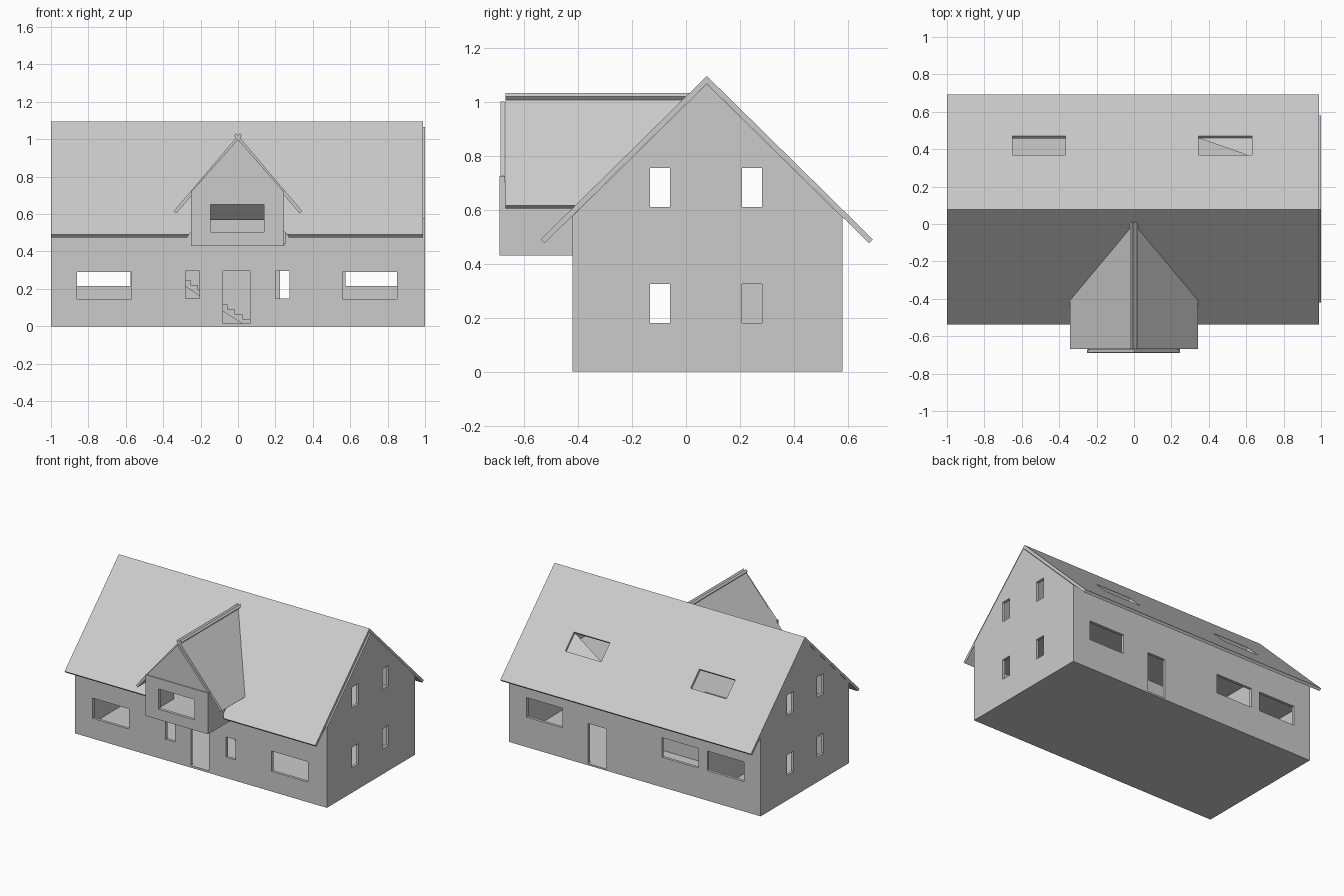
import bpy, bmesh
from mathutils import Vector

if "Cube" in bpy.data.objects:
    bpy.data.objects.remove(bpy.data.objects["Cube"])

RIDGE_Y, RIDGE_Z, SLOPE = 0.077, 1.095, 0.984
T = 0.02  # wall thickness


def place(axis, u, v, t):
    return {'x': (t, u, v), 'y': (u, t, v), 'z': (u, v, t)}[axis]


def rect(u0, u1, v0, v1):
    return [(u0, v0), (u1, v0), (u1, v1), (u0, v1)]


def make(name, bm):
    bmesh.ops.recalc_face_normals(bm, faces=bm.faces[:])
    me = bpy.data.meshes.new(name)
    bm.to_mesh(me)
    bm.free()
    ob = bpy.data.objects.new(name, me)
    bpy.context.collection.objects.link(ob)
    return ob


def add_prism(bm, axis, prof, a, b):
    lo = [bm.verts.new(place(axis, u, v, a)) for u, v in prof]
    hi = [bm.verts.new(place(axis, u, v, b)) for u, v in prof]
    bm.faces.new(lo)
    bm.faces.new(hi[::-1])
    n = len(prof)
    for i in range(n):
        j = (i + 1) % n
        bm.faces.new((lo[i], lo[j], hi[j], hi[i]))


def prism(name, axis, prof, a, b, holes=()):
    """Extruded profile; holes are (axis, profile, start, end) cut through it."""
    bm = bmesh.new()
    add_prism(bm, axis, prof, a, b)
    ob = make(name, bm)
    if holes:
        cb = bmesh.new()
        for h in holes:
            add_prism(cb, *h)
        cutter = make(name + "_cutter", cb)
        mod = ob.modifiers.new("openings", 'BOOLEAN')
        mod.operation, mod.solver, mod.object = 'DIFFERENCE', 'EXACT', cutter
        bpy.context.view_layer.update()
        ev = ob.evaluated_get(bpy.context.evaluated_depsgraph_get())
        me = bpy.data.meshes.new_from_object(ev)
        ob.modifiers.clear()
        ob.data = me
        bpy.data.objects.remove(cutter)
    return ob


def under(y):  # underside of the main roof
    return RIDGE_Z - 0.029 - SLOPE * abs(y - RIDGE_Y)


# Front wall, open at the top where the dormer joins
front = [(-0.98, 0), (0.98, 0), (0.98, 0.58), (0.25, 0.58), (0.25, 0.44),
         (-0.25, 0.44), (-0.25, 0.58), (-0.98, 0.58)]
front_holes = [(-0.86, -0.57, 0.145, 0.29), (-0.28, -0.205, 0.15, 0.295),
               (-0.08, 0.065, 0.015, 0.295), (0.2, 0.275, 0.15, 0.295),
               (0.56, 0.85, 0.145, 0.29)]
prism("front_wall", 'y', front, -0.42, -0.42 + T,
      [('y', rect(*h), -0.5, -0.3) for h in front_holes])

# Back wall in two storeys
back_holes = [(0.575, 0.86, 0.215, 0.355), (0.225, 0.37, 0.012, 0.3),
              (-0.505, -0.215, 0.215, 0.355), (-0.865, -0.575, 0.215, 0.355)]
prism("back_wall_lower", 'y', rect(-0.98, 0.98, 0, 0.43), 0.58 - T, 0.58,
      [('y', rect(*h), 0.5, 0.7) for h in back_holes])
prism("back_wall_upper", 'y', rect(-0.98, 0.98, 0.43, 0.572), 0.58 - T, 0.58)

# Side walls: lower storey, upper storey and gable top
c = (RIDGE_Z - 0.029 - 0.855) / SLOPE
for side, x0, x1 in (("left", -0.999, -0.98), ("right", 0.98, 1.0)):
    for storey, z0 in (("lower", 0.18), ("upper", 0.61)):
        if storey == "lower":
            prof = rect(-0.42, 0.58, 0, 0.43)
        else:
            prof = [(-0.42, 0.43), (0.58, 0.43), (0.58, under(0.58)),
                    (RIDGE_Y + c, 0.855), (RIDGE_Y - c, 0.855), (-0.42, under(-0.42))]
        holes = [('x', rect(y, y + 0.073, z0, z0 + 0.145), x0 - 0.1, x1 + 0.1)
                 for y in (-0.133, 0.208)]
        prism(f"{side}_wall_{storey}", 'x', prof, x0, x1, holes)
    prism(f"{side}_gable_top", 'x', [(RIDGE_Y - c, 0.855), (RIDGE_Y + c, 0.855),
                                     (RIDGE_Y, under(RIDGE_Y))], x0, x1)

# Floors, the upper one with a stair opening
prism("ground_floor", 'z', rect(-0.98, 0.98, -0.4, 0.56), 0, 0.012)
prism("upper_floor", 'z', rect(-0.98, 0.98, -0.4, 0.56), 0.43, 0.445,
      [('z', rect(-0.55, -0.15, 0.0, 0.115), 0.3, 0.6)])

# Inner partitions
prism("hall_partition", 'y', rect(-0.55, 0.1, 0.012, 0.43), 0.12, 0.135)
prism("room_partition", 'x', rect(0.12, 0.56, 0.012, 0.43), -0.55, -0.535)

# Staircase as one stepped profile
n, run, rise = 16, 0.04, 0.0262
steps = []
for i in range(n):
    x = 0.065 - i * run
    steps += [(x, 0.012 + i * rise), (x, 0.012 + (i + 1) * rise)]
end = 0.065 - n * run
steps += [(end, 0.012 + n * rise), (end, 0.012 + (n - 1) * rise), (0.025, 0.012)]
prism("staircase", 'y', steps, 0.005, 0.115)


# Main roof panels
def roof_profile(s):
    e = 0.615
    z = RIDGE_Z - SLOPE * e
    return [(RIDGE_Y, RIDGE_Z), (RIDGE_Y + s * e, z),
            (RIDGE_Y + s * (e - 0.014), z - 0.014), (RIDGE_Y, RIDGE_Z - 0.028)]


nrm = Vector((SLOPE, 1)).normalized()


def on_back_roof(y, off):
    return Vector((y, RIDGE_Z - SLOPE * (y - RIDGE_Y))) + nrm * off


notch = [(-0.27, 0.4), (0.27, 0.4), (0.27, 0.48), (0.245, 0.51), (0.245, 0.705),
         (0, 0.98), (-0.245, 0.705), (-0.245, 0.51), (-0.27, 0.48)]
prism("front_roof", 'x', roof_profile(-1), -1, 0.99, [('y', notch, -0.8, 0.05)])
light = [on_back_roof(0.37, 0.05), on_back_roof(0.47, 0.05),
         on_back_roof(0.47, -0.06), on_back_roof(0.37, -0.06)]
prism("back_roof", 'x', roof_profile(1), -1, 0.99,
      [('x', light, x, x + 0.285) for x in (-0.65, 0.345)])

# Triangular leaf half covering one skylight
bm = bmesh.new()
vs = [bm.verts.new((x, *on_back_roof(y, -0.015)))
      for x, y in ((0.345, 0.47), (0.63, 0.47), (0.63, 0.37))]
f = bm.faces.new(vs)
me = bpy.data.meshes.new("skylight_leaf")
f.normal_update()
if f.normal.z > 0:
    f.normal_flip()
bm.to_mesh(me)
bm.free()
bpy.context.collection.objects.link(bpy.data.objects.new("skylight_leaf", me))

# Dormer front: wall with window, gable above
prism("dormer_front", 'y', rect(-0.25, 0.245, 0.43, 0.725), -0.691, -0.67,
      [('y', rect(-0.148, 0.14, 0.505, 0.65), -0.8, -0.6)])
prism("dormer_gable", 'y', [(-0.245, 0.725), (0.24, 0.725), (0, 1.0)], -0.686, -0.672)

# Dormer cheeks, floor and roof panels trimmed to the main roof
for s, side in ((-1, "left"), (1, "right")):
    prism(f"dormer_{side}_wall", 'x', [(-0.67, 0.43), (-0.4, 0.43), (-0.4, 0.6),
          (-0.3, 0.7), (-0.67, 0.7)], s * 0.247, s * 0.229)
    bm = bmesh.new()
    add_prism(bm, 'y', [(s * x, z) for x, z in ((0.343, 0.616), (-0.01, 1.032),
              (-0.022, 1.019), (0.329, 0.604))], -0.668, 0.1)
    cut = bmesh.ops.bisect_plane(
        bm, geom=bm.verts[:] + bm.edges[:] + bm.faces[:],
        plane_co=(0, RIDGE_Y, RIDGE_Z - 0.003), plane_no=(0, SLOPE, -1),
        clear_outer=True)
    bmesh.ops.contextual_create(
        bm, geom=[g for g in cut['geom_cut'] if isinstance(g, bmesh.types.BMEdge)])
    make(f"dormer_{side}_roof", bm)
prism("dormer_floor", 'z', rect(-0.23, 0.23, -0.67, -0.4), 0.43, 0.445)
